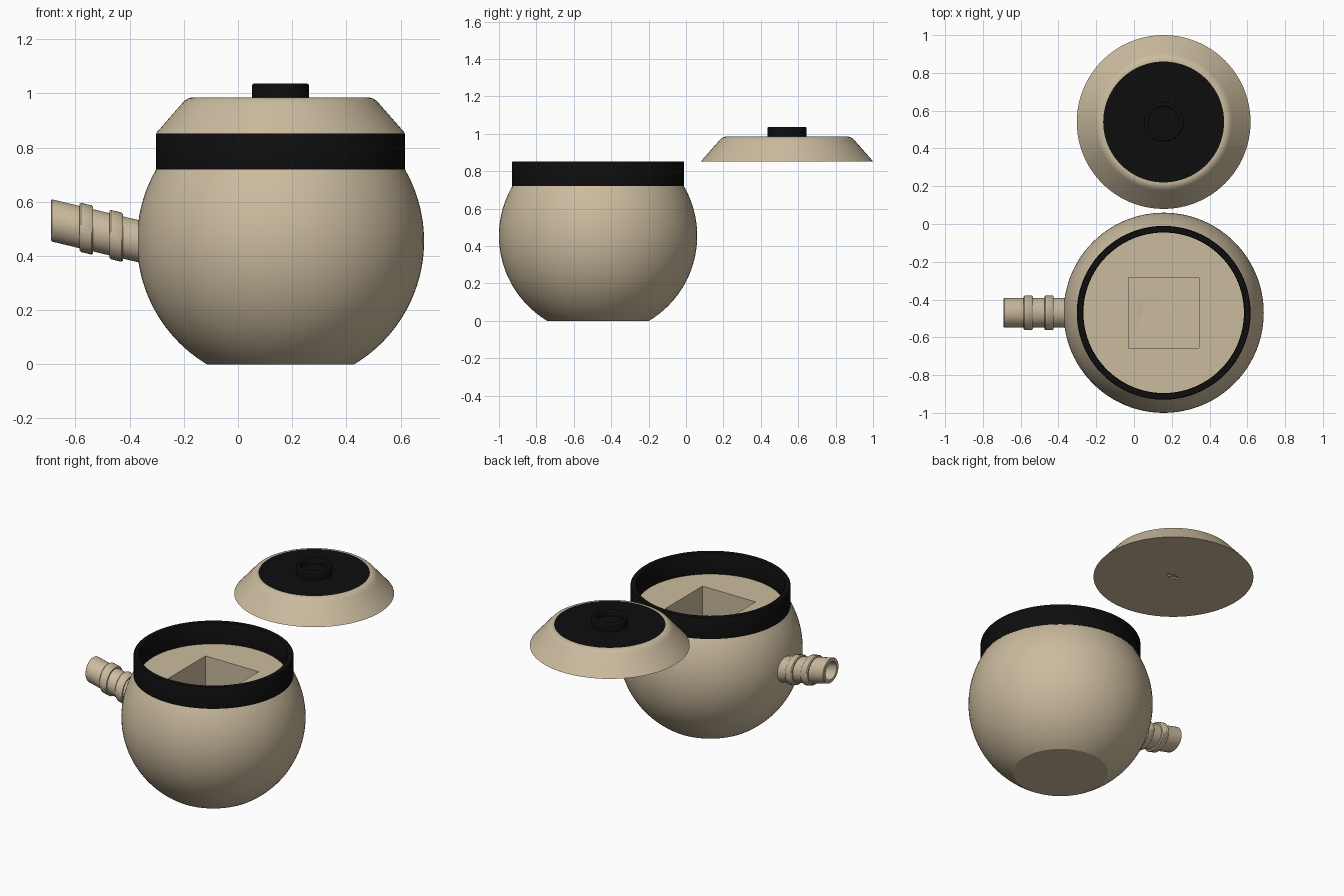
import bpy, bmesh, math

if "Cube" in bpy.data.objects:
    bpy.data.objects.remove(bpy.data.objects["Cube"])

CX, POT_Y, LID_Y = 0.157, -0.47, 0.54
SEG = 96


def material(name, color):
    m = bpy.data.materials.new(name)
    m.diffuse_color = (*color, 1)
    m.use_nodes = True
    m.node_tree.nodes["Principled BSDF"].inputs["Base Color"].default_value = m.diffuse_color
    return m


TAN = material("tan clay", (0.60, 0.50, 0.345))
BLACK = material("black", (0.004, 0.004, 0.004))


def add_object(name, bm, mats):
    bmesh.ops.recalc_face_normals(bm, faces=bm.faces)
    me = bpy.data.meshes.new(name)
    bm.to_mesh(me)
    bm.free()
    ob = bpy.data.objects.new(name, me)
    bpy.context.collection.objects.link(ob)
    for m in mats:
        me.materials.append(m)
    return ob


def activate(ob):
    bpy.ops.object.select_all(action='DESELECT')
    ob.select_set(True)
    bpy.context.view_layer.objects.active = ob


def smooth(ob, angle=28):
    activate(ob)
    bpy.ops.object.shade_smooth_by_angle(angle=math.radians(angle))


def lathe(name, profile, place, mats, closed=False, seg=SEG):
    """Spin (radius, height) points; place(a, b, h) maps each to world space."""
    bm = bmesh.new()
    rings = []
    for r, h in profile:
        angles = [2 * math.pi * i / seg for i in range(seg)]
        rings.append([bm.verts.new(place(r * math.cos(t), r * math.sin(t), h)) for t in angles])
    pairs = list(zip(rings, rings[1:]))
    if closed:
        pairs.append((rings[-1], rings[0]))
    for a, b in pairs:
        for i in range(seg):
            j = (i + 1) % seg
            bm.faces.new((a[i], a[j], b[j], b[i]))
    if not closed:
        bm.faces.new(rings[0])
        bm.faces.new(rings[-1])
    return add_object(name, bm, mats)


def upright(y):
    return lambda a, b, h: (CX + a, y + b, h)


def along_spout(a, b, x):
    # upright cross-sections whose centre rises toward the tip
    return (x, POT_Y + a, 0.455 - 0.24 * (x + 0.37) + b)


def box(name, lo, hi):
    bm = bmesh.new()
    bmesh.ops.create_cube(bm, size=1)
    for v in bm.verts:
        v.co = [(l + h) / 2 + c * (h - l) for c, l, h in zip(v.co, lo, hi)]
    return add_object(name, bm, [TAN])


def cut(ob, cutter):
    activate(ob)
    m = ob.modifiers.new("cut", 'BOOLEAN')
    m.operation, m.solver, m.object = 'DIFFERENCE', 'EXACT', cutter
    bpy.ops.object.modifier_apply(modifier=m.name)
    bpy.data.objects.remove(cutter)


# round pot body: truncated sphere with a square well and a bore to the spout
R, CZ, RIM = 0.53, 0.455, 0.72
a0, a1 = math.asin(-CZ / R), math.asin((RIM - CZ) / R)
arc = [a0 + (a1 - a0) * i / 32 for i in range(33)]
pot = lathe("pot_body", [(R * math.cos(t), CZ + R * math.sin(t)) for t in arc],
            upright(POT_Y), [TAN])
W = 0.187
cut(pot, box("well_cutter", (CX - W, POT_Y - W, 0.30), (CX + W, POT_Y + W, 0.9)))
cut(pot, lathe("bore_cutter", [(0.056, -0.5), (0.056, 0.05)], along_spout, [TAN], seg=48))
smooth(pot)

# black collar around the rim
collar = lathe("rim_collar", [(0.425, 0.72), (0.46, 0.72), (0.46, 0.849), (0.457, 0.853),
                              (0.428, 0.853), (0.425, 0.849)],
               upright(POT_Y), [BLACK], closed=True)
smooth(collar, 50)

# ribbed hollow spout
S, G = 0.078, 0.091
outer = [(S, -0.35)]
for x in (-0.425, -0.535):
    outer += [(S, x), (G - 0.005, x), (G, x - 0.006), (G, x - 0.044),
              (G - 0.005, x - 0.05), (S, x - 0.05)]
outer += [(S, -0.686), (S - 0.004, -0.69), (0.055, -0.69), (0.055, -0.35)]
spout = lathe("spout", outer, along_spout, [TAN], closed=True, seg=48)
smooth(spout, 40)

# sloped lid with rounded shoulder and black top
shoulder = [(0.46, 0.853), (0.368, 0.958), (0.360, 0.967), (0.352, 0.975),
            (0.342, 0.981), (0.330, 0.985), (0.32, 0.985)]
lid = lathe("lid", shoulder, upright(LID_Y), [TAN, BLACK])
for f in lid.data.polygons:
    if f.normal.z > 0.99 and len(f.vertices) > 4:
        f.material_index = 1

# small crossed slots in the lid underside
for i, (w, d) in enumerate(((0.04, 0.01), (0.01, 0.03))):
    cut(lid, box("slot_cutter", (CX - w, LID_Y - d, 0.8), (CX + w, LID_Y + d, 0.863)))
smooth(lid)

# dished knob
knob = lathe("lid_knob", [(0.105, 0.98), (0.105, 1.029), (0.103, 1.034), (0.098, 1.037),
                          (0.084, 1.037), (0.080, 1.033), (0.080, 1.0)],
             upright(LID_Y), [BLACK], seg=64)
smooth(knob, 50)
